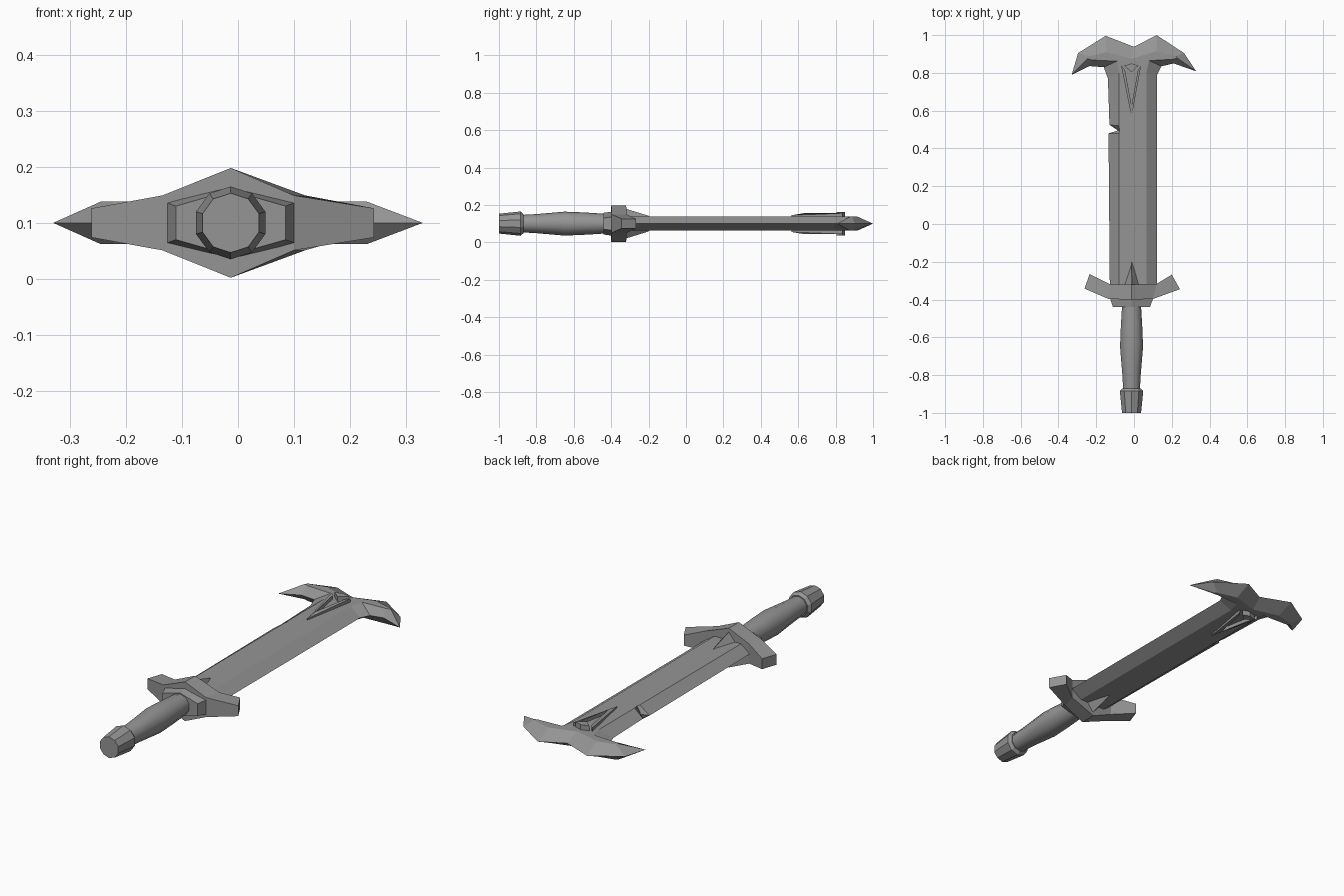
import bpy, bmesh
from math import cos, sin, pi, radians

if "Cube" in bpy.data.objects:
    bpy.data.objects.remove(bpy.data.objects["Cube"])

CX, CZ = -0.013, 0.1      # axis of the hilt and middle of the thickness

steel = bpy.data.materials.new("grey_steel")
steel.use_nodes = True
GREY = (0.3, 0.3, 0.3, 1)
steel.diffuse_color = GREY
steel.node_tree.nodes["Principled BSDF"].inputs["Base Color"].default_value = GREY


def loft(name, rings, smooth=0):
    """Skin equal-length rings of points and cap both ends."""
    bm = bmesh.new()
    rows = [[bm.verts.new(p) for p in ring] for ring in rings]
    n = len(rows[0])
    for a, b in zip(rows, rows[1:]):
        for i in range(n):
            j = (i + 1) % n
            bm.faces.new((a[i], a[j], b[j], b[i]))
    bm.faces.new(rows[0])
    bm.faces.new(rows[-1])
    bmesh.ops.recalc_face_normals(bm, faces=bm.faces)
    mesh = bpy.data.meshes.new(name)
    bm.to_mesh(mesh)
    bm.free()
    mesh.materials.append(steel)
    obj = bpy.data.objects.new(name, mesh)
    bpy.context.collection.objects.link(obj)
    if smooth:
        bpy.ops.object.select_all(action='DESELECT')
        bpy.context.view_layer.objects.active = obj
        obj.select_set(True)
        bpy.ops.object.shade_smooth_by_angle(angle=radians(smooth))
    return obj


def turned(name, profile, sides, smooth=0):
    """Turn a (y, radius) profile around the hilt axis."""
    steps = [2 * pi * (i + 0.5) / sides for i in range(sides)]
    loft(name, [[(CX + r * cos(a), y, CZ + r * sin(a)) for a in steps]
                for y, r in profile], smooth)


# Hilt
turned("pommel", [(-1, .053), (-.885, .065), (-.87, .052)], 10)
turned("grip", [(-.89, .046), (-.8, .051), (-.65, .064), (-.55, .06), (-.42, .052)], 10, 40)


def hexagon(y, half, side, peak):
    return [(CX + x * half, y, CZ + z) for x, z in
            ((-1, -side), (0, -peak), (1, -side), (1, side), (0, peak), (-1, side))]


loft("collar", [hexagon(-.44, .098, .03, .058), hexagon(-.385, .117, .037, .066)])

# Guard: front edge point, back edge point, half height
guard = [((-.262, -.342), (-.235, -.265), .026),
         ((-.135, -.397), (-.125, -.32), .049),
         ((CX, -.4), (CX, -.32), .098),
         ((.1, -.397), (.12, -.317), .049),
         ((.243, -.345), (.2, -.268), .026)]
loft("guard", [[(*f, CZ - h), (*b, CZ - h), (*b, CZ + h), (*f, CZ + h)]
               for f, b, h in guard])

# Blade with horned tip: cutting edge point, then the matching flat point
blade = [((.123, -.34), (.065, -.34)), ((.123, .79), (.065, .8)),
         ((.145, .835), (.08, .865)), ((.21, .85), (.205, .872)),
         ((.33, .808), (.23, .878)), ((.265, .905), (.222, .888)),
         ((.12, 1), (.12, .915)), ((0, .938), (CX, .875)),
         ((-.15, .996), (-.145, .91)), ((-.296, .905), (-.235, .888)),
         ((-.33, .79), (-.245, .875)), ((-.235, .836), (-.222, .868)),
         ((-.16, .83), (-.09, .862)), ((-.138, .77), (-.08, .8)),
         ((-.13, .525), (-.08, .52)), ((-.085, .495), (-.076, .495)),
         ((-.135, .48), (-.08, .48)), ((-.128, -.34), (-.08, -.34))]
loft("blade", [[(*flat, CZ - .038) for edge, flat in blade],
               [(*edge, CZ) for edge, flat in blade],
               [(*flat, CZ + .038) for edge, flat in blade]])

# Raised ornaments, repeated on both faces of the blade
chevron = [(-.068, .84), (CX, .565), (.037, .837),
           (.021, .815), (CX, .63), (-.048, .815)]
for label, s in (("upper", 1), ("lower", -1)):
    loft(label + "_chevron",
         [[(x, y, CZ + s * .03) for x, y in chevron],
          [(x, y, CZ + s * (.045 if y < .6 else .056)) for x, y in chevron]])
    plug = [(-.052, .838), (CX, .805), (.023, .838), (CX, .85)]
    loft(label + "_plug", [[(x, y, CZ + s * h) for x, y in plug] for h in (.03, .063)])
    # Pointed spur running from the guard onto the blade
    spur = [(-.062, -.34), (.036, -.34), (CX, -.195)]
    loft(label + "_spur",
         [[(x, y, CZ + s * .03) for x, y in spur],
          [(CX, -.34, CZ + s * .085), (CX + .002, -.34, CZ + s * .085),
           (CX, -.2, CZ + s * .042)]])
